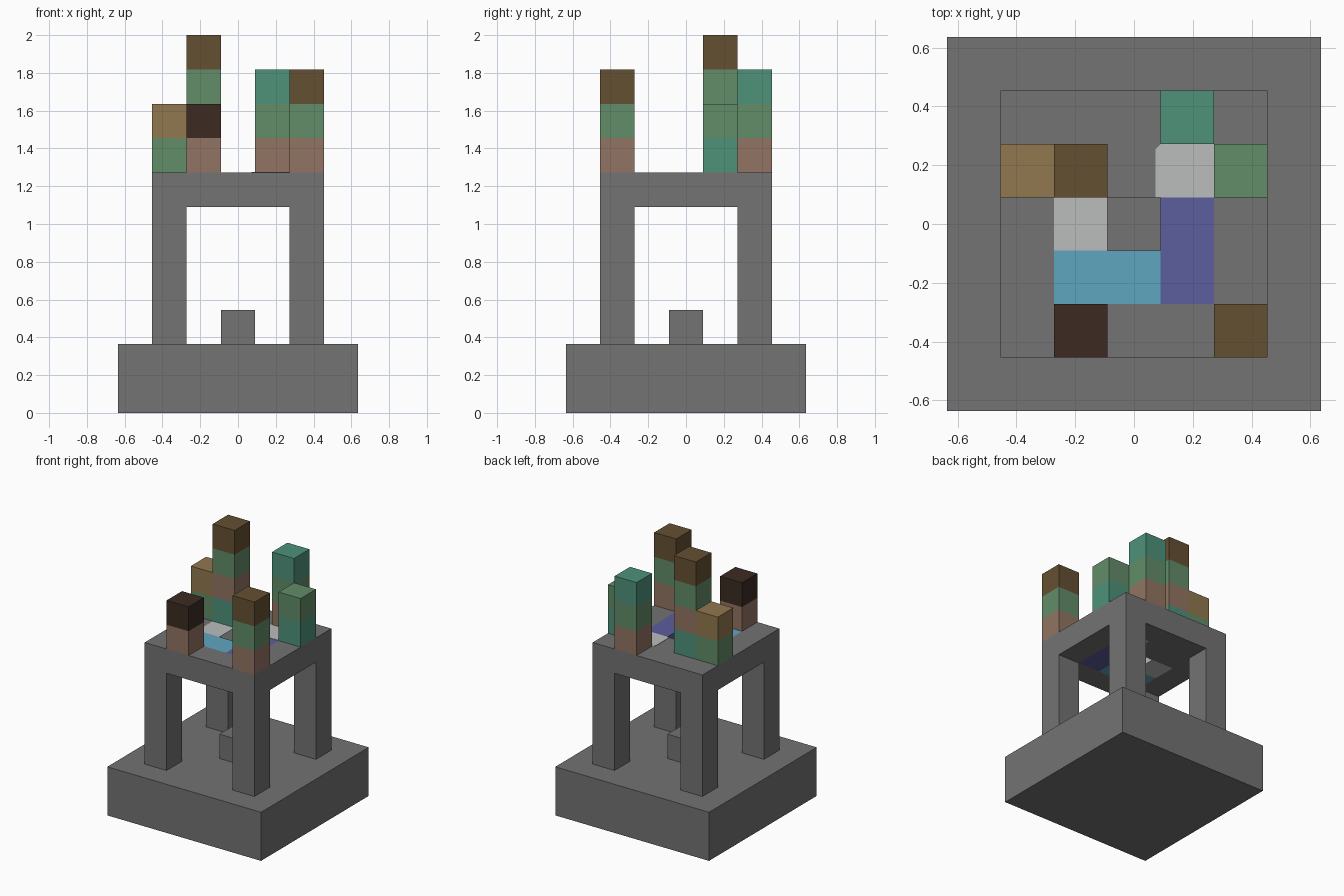
import bpy
import bmesh
from mathutils import Vector

if "Cube" in bpy.data.objects:
    bpy.data.objects.remove(bpy.data.objects["Cube"], do_unlink=True)

U = 2 / 11  # edge of one block


def linear(c):
    c /= 255
    return c / 12.92 if c <= 0.04045 else ((c + 0.055) / 1.055) ** 2.4


def material(name, *rgb):
    mat = bpy.data.materials.new(name)
    mat.use_nodes = True
    color = (*[linear(c) for c in rgb], 1)
    mat.diffuse_color = color
    mat.node_tree.nodes["Principled BSDF"].inputs["Base Color"].default_value = color
    return mat


PALETTE = {
    "stone": material("stone_grey", 115, 115, 115),
    "white": material("pale_white", 187, 189, 188),
    "purple": material("violet_blue", 92, 93, 157),
    "blue": material("light_blue", 95, 166, 191),
    "teal": material("teal_green", 78, 146, 122),
    "green": material("leaf_green", 98, 140, 104),
    "tan": material("tan_brown", 145, 119, 78),
    "brown": material("mid_brown", 100, 80, 50),
    "dark": material("dark_brown", 60, 43, 34),
    "clay": material("clay_pink", 145, 117, 99),
}


def finish(name, bm, *colors):
    bmesh.ops.recalc_face_normals(bm, faces=bm.faces)
    mesh = bpy.data.meshes.new(name)
    bm.to_mesh(mesh)
    bm.free()
    for color in colors:
        mesh.materials.append(PALETTE[color])
    obj = bpy.data.objects.new(name, mesh)
    bpy.context.collection.objects.link(obj)
    return obj


def box(name, x, y, z, size, color):
    """Box centred on block column x, y with its underside at layer z."""
    bm = bmesh.new()
    bmesh.ops.create_cube(bm, size=1)
    bmesh.ops.scale(bm, vec=Vector(size) * U, verts=bm.verts)
    bmesh.ops.translate(bm, vec=Vector((x, y, z + size[2] / 2)) * U, verts=bm.verts)
    return finish(name, bm, color)


def column(name, x, y, layers):
    """Stack of one-block layers with a colour for each, bottom to top."""
    bm = bmesh.new()
    bmesh.ops.create_cube(bm, size=1)
    n = len(layers)
    bmesh.ops.scale(bm, vec=(U, U, n * U), verts=bm.verts)
    bmesh.ops.translate(bm, vec=Vector((x, y, 7 + n / 2)) * U, verts=bm.verts)
    for i in range(1, n):
        geom = bm.verts[:] + bm.edges[:] + bm.faces[:]
        bmesh.ops.bisect_plane(bm, geom=geom, plane_co=(0, 0, (7 + i) * U), plane_no=(0, 0, 1))
    for face in bm.faces:
        layer = int(face.calc_center_median().z / U - 7 - 0.01)
        face.material_index = min(max(layer, 0), n - 1)
    return finish(name, bm, *layers)


# Base, centre block and legs
box("base", 0, 0, 0, (7, 7, 2), "stone")
box("centre_block", 0, 0, 2, (1, 1, 1), "stone")
for side, x in (("left", 2), ("right", -2)):
    for end, y in (("front", -2), ("back", 2)):
        box(f"{end}_{side}_leg", x, y, 2, (1, 1, 4), "stone")

# Table top with openings for the tiles and the centre hole
OPEN = {(-1, 0), (-1, -1), (0, -1), (1, -1), (1, 0), (1, 1), (0, 0)}
bm = bmesh.new()
bmesh.ops.create_grid(bm, x_segments=5, y_segments=5, size=2.5 * U)
bmesh.ops.translate(bm, vec=(0, 0, 6 * U), verts=bm.verts)
holes = []
for face in bm.faces:
    c = face.calc_center_median() / U
    if (round(c.x), round(c.y)) in OPEN:
        holes.append(face)
bmesh.ops.delete(bm, geom=holes, context="FACES")
result = bmesh.ops.extrude_face_region(bm, geom=bm.faces[:], use_keep_orig=True)
top_verts = [v for v in result["geom"] if isinstance(v, bmesh.types.BMVert)]
bmesh.ops.translate(bm, vec=(0, 0, U), verts=top_verts)
finish("table_top", bm, "stone")

# Coloured tiles set in the table top
box("purple_tile", 1, -0.5, 6, (1, 2, 1), "purple")
box("blue_tile", -0.5, -1, 6, (2, 1, 1), "blue")
box("right_white_tile", -1, 0, 6, (1, 1, 1), "white")
box("left_white_tile", 1, 1, 6, (1, 1, 1), "white")

# Thin lip of the left white tile with one clipped corner
bm = bmesh.new()
outline = [(0.4, 0.5), (1.5, 0.5), (1.5, 1.5), (0.5, 1.5), (0.4, 1.4)]
face = bm.faces.new([bm.verts.new((x * U, y * U, 7 * U)) for x, y in outline])
lip = bmesh.ops.extrude_face_region(bm, geom=[face], use_keep_orig=True)
lip_verts = [v for v in lip["geom"] if isinstance(v, bmesh.types.BMVert)]
bmesh.ops.translate(bm, vec=(0, 0, 0.002), verts=lip_verts)
finish("white_tile_lip", bm, "white")

# Columns standing on the table top
column("tan_column", -2, 1, ["green", "tan"])
column("tall_column", -1, 1, ["teal", "clay", "green", "brown"])
column("dark_column", -1, -2, ["clay", "dark"])
column("brown_column", 2, -2, ["clay", "green", "brown"])
column("teal_column", 1, 2, ["clay", "green", "teal"])
column("green_column", 2, 1, ["teal", "green"])
